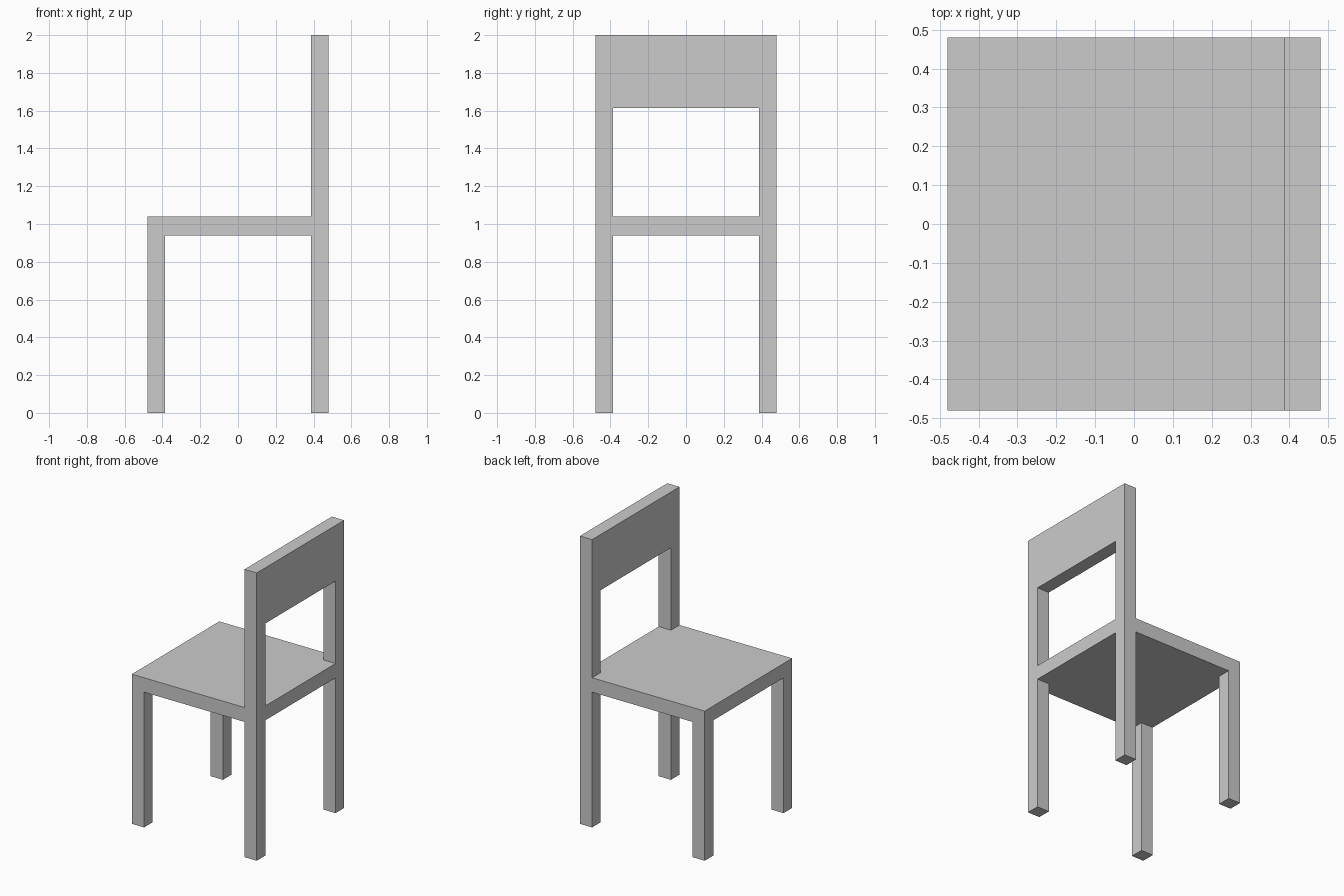
import bpy
import bmesh
from mathutils import Vector

if "Cube" in bpy.data.objects:
    bpy.data.objects.remove(bpy.data.objects["Cube"])

OUT, INN = 0.48, 0.386          # outer edge and inner face of the legs
SEAT_LO, SEAT_HI = 0.94, 1.04   # seat slab
RAIL_LO, TOP = 1.613, 2.0       # backrest panel


def box(name, lo, hi, mirror_y=False):
    """Axis-aligned box from corner lo to corner hi, optionally mirrored across y."""
    lo, hi = Vector(lo), Vector(hi)
    bm = bmesh.new()
    bmesh.ops.create_cube(bm, size=1)
    bmesh.ops.scale(bm, vec=hi - lo, verts=bm.verts)
    bmesh.ops.translate(bm, vec=(lo + hi) / 2, verts=bm.verts)
    mesh = bpy.data.meshes.new(name)
    bm.to_mesh(mesh)
    bm.free()
    obj = bpy.data.objects.new(name, mesh)
    bpy.context.collection.objects.link(obj)
    if mirror_y:
        mod = obj.modifiers.new("mirror", 'MIRROR')
        mod.use_axis = (False, True, False)
    return obj


# Seat slab
box("seat", (-OUT, -OUT, SEAT_LO), (OUT, OUT, SEAT_HI))

# Legs below the seat, in left/right pairs
box("front_legs", (-OUT, INN, 0), (-INN, OUT, SEAT_LO), mirror_y=True)
box("back_legs", (INN, INN, 0), (OUT, OUT, SEAT_LO), mirror_y=True)

# Backrest: two posts carrying a wide panel
box("back_posts", (INN, INN, SEAT_HI), (OUT, OUT, RAIL_LO), mirror_y=True)
box("backrest_panel", (INN, -OUT, RAIL_LO), (OUT, OUT, TOP))
